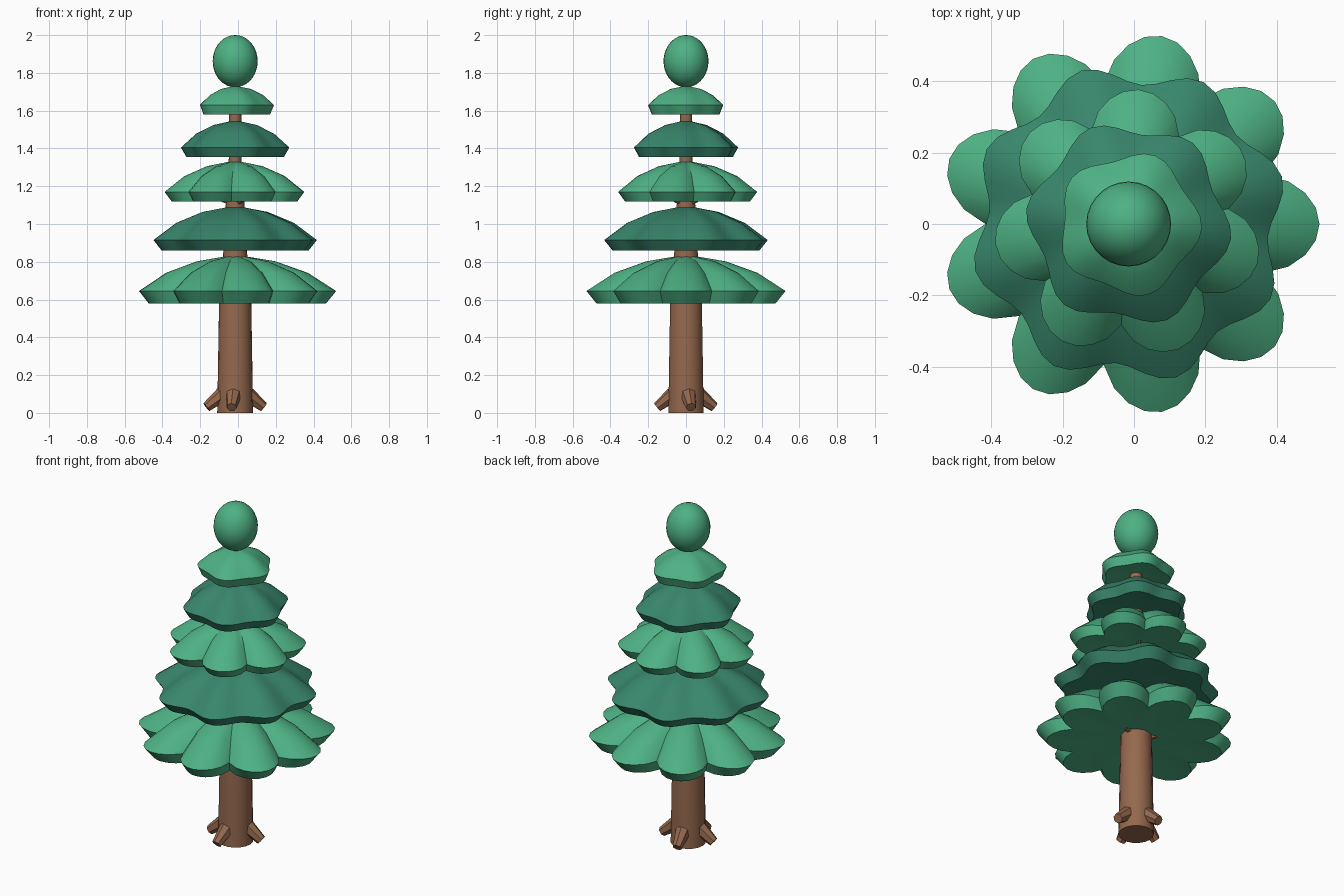
import bpy, bmesh
from math import pi, sin, cos, radians
from mathutils import Vector

if "Cube" in bpy.data.objects:
    bpy.data.objects.remove(bpy.data.objects["Cube"])

CX = -0.015  # trunk axis, so that the nine-lobed skirt is centred


def material(name, rgb):
    m = bpy.data.materials.new(name)
    m.diffuse_color = (*rgb, 1)
    m.use_nodes = True
    m.node_tree.nodes["Principled BSDF"].inputs["Base Color"].default_value = m.diffuse_color
    return m


LIGHT = material("light_green", (0.075, 0.44, 0.23))
DARK = material("dark_green", (0.04, 0.24, 0.15))
BARK = material("bark", (0.30, 0.14, 0.075))


def finish(name, bm, mat, angle=35):
    bmesh.ops.recalc_face_normals(bm, faces=bm.faces)
    me = bpy.data.meshes.new(name)
    bm.to_mesh(me)
    bm.free()
    me.materials.append(mat)
    ob = bpy.data.objects.new(name, me)
    bpy.context.collection.objects.link(ob)
    bpy.ops.object.select_all(action='DESELECT')
    ob.select_set(True)
    bpy.context.view_layer.objects.active = ob
    bpy.ops.object.shade_smooth_by_angle(angle=radians(angle))
    return ob


def lathe(name, profile, steps, mat, shape=lambda t: 1.0, start=0.0, tip=None, under=None):
    """Sweep (radius, z) profile round the axis; shape(t) scales each direction."""
    bm = bmesh.new()
    rings = []
    for r, z in profile:
        ring = []
        for i in range(steps):
            t = 2 * pi * i / steps
            q = r * shape(t)
            ring.append(bm.verts.new((CX + q * cos(t + start), q * sin(t + start), z)))
        rings.append(ring)
    for a, b in zip(rings, rings[1:]):
        for i in range(steps):
            j = (i + 1) % steps
            bm.faces.new((a[i], a[j], b[j], b[i]))
    for ring, z in ((rings[0], under), (rings[-1], tip)):
        if z is None:
            bm.faces.new(ring)
            continue
        c = bm.verts.new((CX, 0, z))
        for i in range(steps):
            bm.faces.new((ring[i], ring[(i + 1) % steps], c))
    return finish(name, bm, mat)


def stub(name, angle, r0, z0, r1, z1, w0, w1):
    """Tapered root or twig pointing away from the trunk."""
    t = radians(angle)
    a = Vector((CX + r0 * cos(t), r0 * sin(t), z0))
    b = Vector((CX + r1 * cos(t), r1 * sin(t), z1))
    bm = bmesh.new()
    bmesh.ops.create_cone(bm, cap_ends=True, segments=7, radius1=w0, radius2=w1,
                          depth=(b - a).length)
    ob = finish(name, bm, BARK)
    ob.rotation_euler = (b - a).to_track_quat('Z', 'Y').to_euler()
    ob.location = (a + b) / 2


# Trunk
lathe("trunk", [(0.095, 0), (0.09, 0.3), (0.085, 0.6), (0.063, 0.85), (0.05, 1.1),
                (0.034, 1.34), (0.032, 1.62)], 18, BARK)

# Roots round the foot
for k, ang in enumerate((10, 102, 188, 263)):
    stub(f"root_{k + 1}", ang, 0.07, 0.095, 0.153, 0.03, 0.042, 0.027)

# Short twigs tucked under two of the tiers
for k, ang in enumerate((20, 140, 260)):
    stub(f"low_twig_{k + 1}", ang, 0.04, 0.60, 0.20, 0.635, 0.022, 0.012)
    stub(f"high_twig_{k + 1}", ang + 40, 0.02, 1.11, 0.13, 1.155, 0.017, 0.009)

# Foliage tiers: lobes, radius, bottom z, rim z, top z, material, deep petals?
TIERS = [
    (9, 0.535, 0.58, 0.645, 0.83, LIGHT, True),
    (8, 0.45, 0.86, 0.915, 1.09, DARK, False),
    (7, 0.378, 1.12, 1.17, 1.33, LIGHT, True),
    (6, 0.29, 1.355, 1.405, 1.545, DARK, False),
    (5, 0.206, 1.58, 1.63, 1.73, LIGHT, False),
]
for k, (n, R, z0, z1, z2, mat, deep) in enumerate(TIERS):
    def shape(t, n=n, deep=deep):
        if deep:
            return 0.75 + 0.25 * abs(cos(n * t / 2)) ** 0.8
        return 0.935 + 0.065 * cos(n * t)
    h = z2 - z1
    profile = [(R * 0.90, z0), (R, z1), (R * 0.72, z1 + h * 0.52),
               (R * 0.40, z1 + h * 0.85), (R * 0.12, z2 - 0.003)]
    lathe(f"foliage_tier_{k + 1}", profile, n * 8, mat, shape, 0.3 * k,
          tip=z2, under=z0 + 0.03)

# Egg-shaped crown
bm = bmesh.new()
bmesh.ops.create_uvsphere(bm, u_segments=28, v_segments=18, radius=1)
bmesh.ops.scale(bm, vec=(0.119, 0.119, 0.138), verts=bm.verts)
bmesh.ops.translate(bm, vec=(CX, 0, 1.862), verts=bm.verts)
finish("crown", bm, LIGHT)
